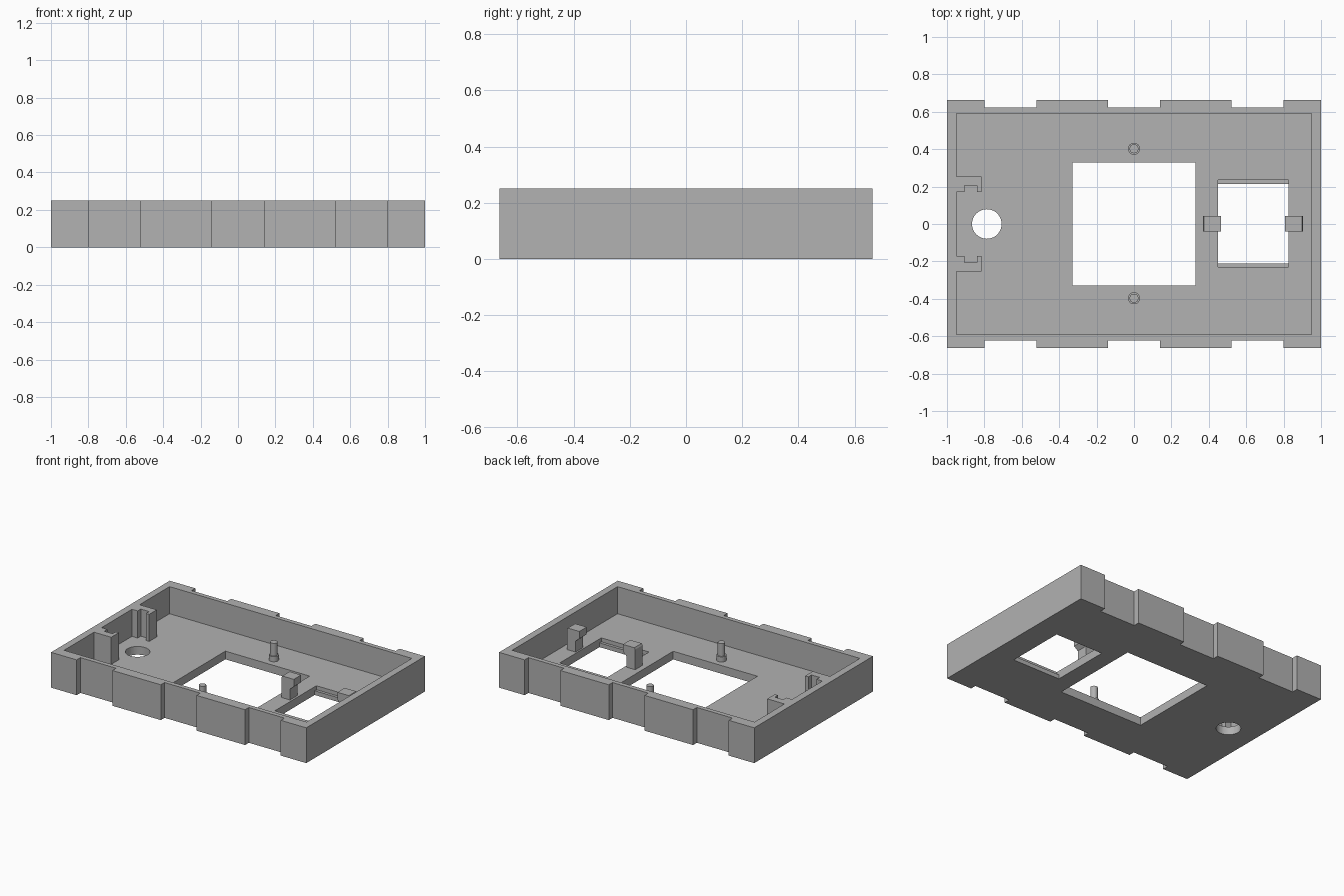
import bpy
import bmesh
from mathutils import Matrix, Vector

cube = bpy.data.objects.get("Cube")
if cube:
    bpy.data.objects.remove(cube, do_unlink=True)

HEIGHT, FLOOR = 0.25, 0.058
HALF_Y = 0.664

grey = bpy.data.materials.new("plain grey")
grey.use_nodes = True
COLOUR = (0.445, 0.445, 0.445, 1)
grey.diffuse_color = COLOUR
for node in grey.node_tree.nodes:
    if node.type == "BSDF_PRINCIPLED":
        node.inputs["Base Color"].default_value = COLOUR


def finish(name, bm):
    bmesh.ops.recalc_face_normals(bm, faces=bm.faces)
    mesh = bpy.data.meshes.new(name)
    bm.to_mesh(mesh)
    bm.free()
    mesh.materials.append(grey)
    obj = bpy.data.objects.new(name, mesh)
    bpy.context.scene.collection.objects.link(obj)
    return obj


def extrude(bm, points, offset):
    face = bm.faces.new([bm.verts.new(p) for p in points])
    moved = bmesh.ops.extrude_face_region(bm, geom=[face])["geom"]
    verts = [v for v in moved if isinstance(v, bmesh.types.BMVert)]
    bmesh.ops.translate(bm, verts=verts, vec=Vector(offset))


def prism(name, outline, z0, z1):
    bm = bmesh.new()
    extrude(bm, [(x, y, z0) for x, y in outline], (0, 0, z1 - z0))
    return finish(name, bm)


def rect(x0, x1, y0, y1):
    return [(x0, y0), (x1, y0), (x1, y1), (x0, y1)]


def cylinder(bm, x, y, z0, z1, radius, sides=32):
    bmesh.ops.create_cone(bm, cap_ends=True, segments=sides, radius1=radius,
                          radius2=radius, depth=z1 - z0,
                          matrix=Matrix.Translation((x, y, (z0 + z1) / 2)))


def cut(target, cutter):
    mod = target.modifiers.new("cut", "BOOLEAN")
    mod.operation = "DIFFERENCE"
    mod.solver = "EXACT"
    mod.object = cutter
    bpy.context.view_layer.objects.active = target
    bpy.ops.object.modifier_apply(modifier=mod.name)
    bpy.data.objects.remove(cutter, do_unlink=True)


# Tray block with shallow vertical channels along both long sides
edge = [(-1, -HALF_Y)]
for centre in (-0.66, 0, 0.66):
    a, b = centre - 0.14, centre + 0.14
    edge += [(a, -HALF_Y), (a, -0.622), (b, -0.622), (b, -HALF_Y)]
edge.append((1, -HALF_Y))
tray = prism("tray", edge + [(-x, -y) for x, y in edge], 0, HEIGHT)

# Cavity, leaving a pair of slotted brackets on the right end wall
bracket = [(-0.95, 0.255), (-0.815, 0.255), (-0.815, 0.17), (-0.84, 0.17),
           (-0.84, 0.205), (-0.905, 0.205), (-0.905, 0.17), (-0.95, 0.17)]
cavity = [(0.95, -0.59), (0.95, 0.59), (-0.95, 0.59)] + bracket
cavity += [(x, -y) for x, y in reversed(bracket)] + [(-0.95, -0.59)]
cut(tray, prism("cavity_cutter", cavity, FLOOR, HEIGHT + 0.1))

# Openings through the floor
cut(tray, prism("centre_cutter", rect(-0.33, 0.33, -0.328, 0.33), -0.1, 0.15))
cut(tray, prism("side_cutter", rect(0.45, 0.825, -0.21, 0.215), -0.1, 0.15))
cut(tray, prism("ledge_cutter", rect(0.45, 0.825, -0.23, 0.235), 0.03, 0.15))
hole = bmesh.new()
cylinder(hole, -0.787, 0, -0.1, 0.15, 0.079, 48)
cut(tray, finish("round_cutter", hole))

# Stepped locating pins
for name, y in (("front_pin", -0.397), ("back_pin", 0.402)):
    bm = bmesh.new()
    cylinder(bm, 0, y, FLOOR - 0.01, 0.095, 0.032)
    cylinder(bm, 0, y, 0.09, 0.185, 0.024)
    pin = finish(name, bm)
    bpy.ops.object.select_all(action="DESELECT")
    pin.select_set(True)
    bpy.context.view_layer.objects.active = pin
    bpy.ops.object.shade_smooth_by_angle()

# Hooked clips facing each other across the side opening
hook = [(0, FLOOR - 0.01), (0.066, FLOOR - 0.01), (0.066, 0.135), (0.096, 0.16),
        (0.096, 0.212), (0.006, 0.212), (0, 0.2)]
for name, x, side in (("right_clip", 0.369, 1), ("left_clip", 0.903, -1)):
    bm = bmesh.new()
    extrude(bm, [(x + side * d, -0.04, z) for d, z in hook], (0, 0.082, 0))
    finish(name, bm)
